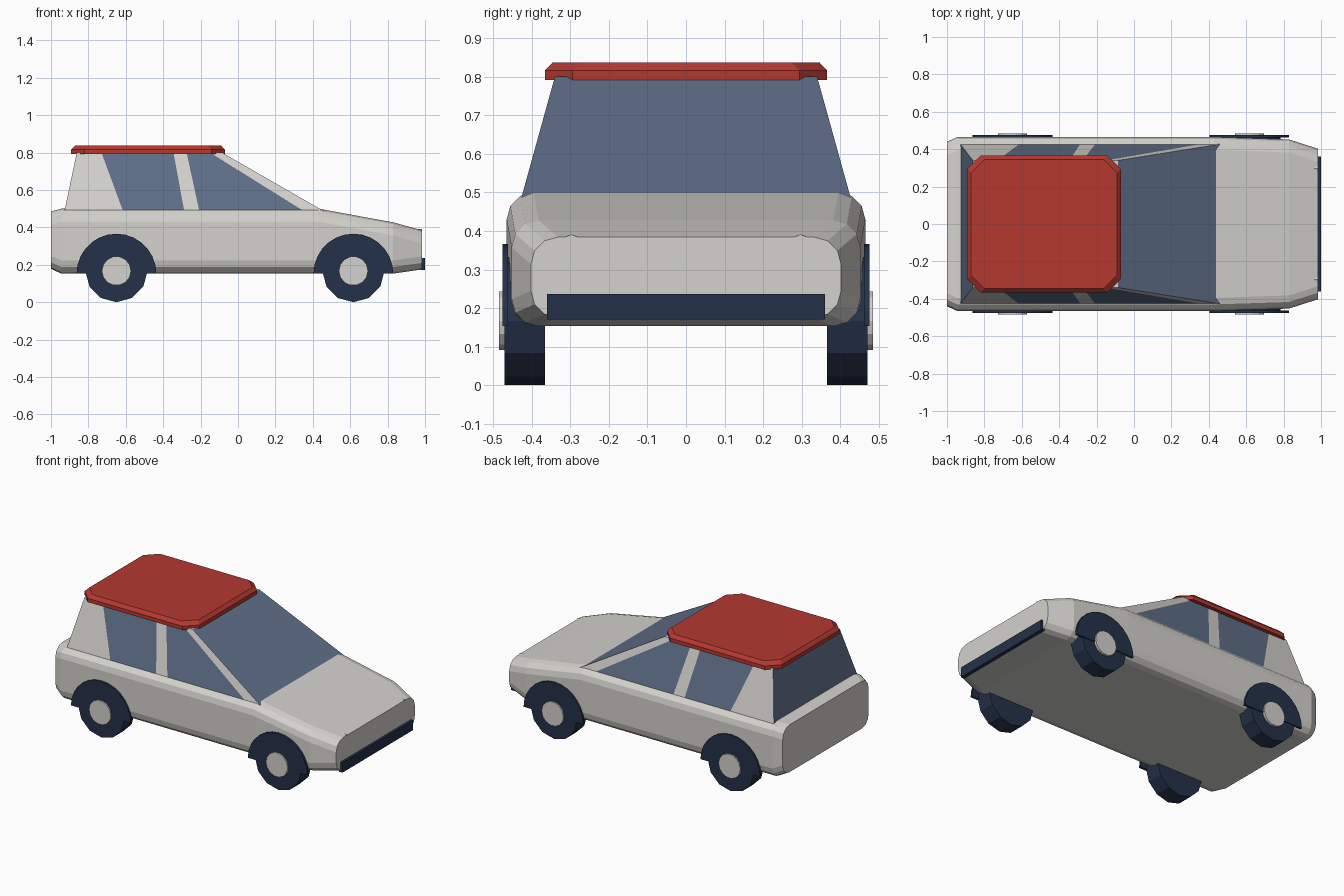
import bpy, bmesh, math

if "Cube" in bpy.data.objects:
    bpy.data.objects.remove(bpy.data.objects["Cube"])


def material(name, rgb):
    m = bpy.data.materials.new(name)
    m.diffuse_color = (*rgb, 1)
    m.use_nodes = True
    m.node_tree.nodes["Principled BSDF"].inputs["Base Color"].default_value = m.diffuse_color
    return m


PAINT = material("pale grey paint", (0.66, 0.645, 0.61))
GLASS = material("blue grey glass", (0.115, 0.16, 0.25))
DARK = material("dark navy rubber", (0.018, 0.031, 0.068))
RED = material("red roof", (0.46, 0.04, 0.03))


def make(name, verts, faces, mats, indices=None):
    me = bpy.data.meshes.new(name)
    me.from_pydata(verts, [], faces)
    for m in mats:
        me.materials.append(m)
    if indices:
        for p, i in zip(me.polygons, indices):
            p.material_index = i
    bm = bmesh.new()
    bm.from_mesh(me)
    bmesh.ops.recalc_face_normals(bm, faces=bm.faces)
    bm.to_mesh(me)
    bm.free()
    ob = bpy.data.objects.new(name, me)
    bpy.context.collection.objects.link(ob)
    return ob


def loft(name, rings, mat):
    """Skin a list of equal-length rings and cap both ends."""
    n = len(rings[0])
    verts = [v for r in rings for v in r]
    faces = [(k * n + i, k * n + (i + 1) % n, (k + 1) * n + (i + 1) % n, (k + 1) * n + i)
             for k in range(len(rings) - 1) for i in range(n)]
    faces += [tuple(range(n)), tuple(range(len(verts) - n, len(verts)))]
    return make(name, verts, faces, [mat])


def disc(name, x, z, r, y0, y1, mat, sides=12, sweep=2 * math.pi):
    """Prism along y with a round or half-round outline."""
    count = sides if sweep > 6 else sides + 1
    pts = [(x + r * math.cos(sweep * i / sides), z + r * math.sin(sweep * i / sides))
           for i in range(count)]
    return loft(name, [[(a, y, b) for a, b in pts] for y in (y0, y1)], mat)


# Lower body: rounded sections along the length
def section(x, w, z0, z1, r=0.07):
    ring = []
    for q, (sy, cz) in enumerate([(1, z1 - r), (-1, z1 - r), (-1, z0 + r), (1, z0 + r)]):
        for s in range(4):
            a = math.radians(90 * q + 30 * s)
            ring.append((x, sy * (w - r) + r * math.cos(a), cz + r * math.sin(a)))
    return ring


loft("body", [section(-1, 0.44, 0.178, 0.485),
              section(-0.945, 0.465, 0.153, 0.5),
              section(0.43, 0.465, 0.153, 0.5),
              section(0.83, 0.452, 0.153, 0.427),
              section(0.985, 0.402, 0.175, 0.384)], PAINT)

# Cabin: side strips alternate paint and glass, front and back are glass
low = [-0.925, -0.62, -0.29, -0.21, 0.33, 0.435]
high = [-0.862, -0.73, -0.345, -0.275, -0.15, -0.085]
verts, n = [], len(low)
for side in (-1, 1):
    for a, b in zip(low, high):
        # continue the slope a little into the body
        verts += [(a - (b - a) * 0.05, side * 0.427, 0.486), (b, side * 0.34, 0.8)]
faces, idx = [], []
for s in (0, 2 * n):
    for i in range(n - 1):
        k = s + 2 * i
        faces.append((k, k + 2, k + 3, k + 1))
        idx.append(i % 2)
e = 2 * n - 2
faces += [(0, 1, 2 * n + 1, 2 * n), (e, e + 1, e + 2 * n + 1, e + 2 * n)]
idx += [1, 1]
for t in (0, 1):
    faces.append(tuple(range(t, 2 * n, 2)) + tuple(reversed(range(2 * n + t, 4 * n, 2))))
    idx.append(0)
make("cabin", verts, faces, [PAINT, GLASS], idx)


# Roof panel: octagonal slab with a bevelled top edge
def octagon(inset, z, c=0.072):
    x0, x1, w = -0.892 + inset, -0.07 - inset, 0.366 - inset
    return [(x0 + c, -w, z), (x1 - c, -w, z), (x1, -w + c, z), (x1, w - c, z),
            (x1 - c, w, z), (x0 + c, w, z), (x0, w - c, z), (x0, -w + c, z)]


loft("roof", [octagon(0, 0.791), octagon(0, 0.816), octagon(0.02, 0.837)], RED)

# Wheels, hubs and arch plates
for end, x in (("rear", -0.65), ("front", 0.617)):
    for side, s in (("right", -1), ("left", 1)):
        tag = f"{end}_{side}"
        disc(tag + "_wheel", x, 0.166, 0.166, s * 0.365, s * 0.47, DARK)
        disc(tag + "_hub", x, 0.167, 0.078, s * 0.46, s * 0.485, PAINT, 14)
        disc(tag + "_arch", x, 0.153, 0.213, s * 0.462, s * 0.476, DARK, 14, math.pi)

# Front bumper strip
loft("front_bumper", [[(x, -0.36, 0.171), (x, 0.36, 0.171), (x, 0.36, 0.236), (x, -0.36, 0.236)]
                      for x in (0.975, 1.0)], DARK)

# Small lamp housings that just break the bonnet edge
for side, y in (("right", -0.297), ("left", 0.297)):
    loft(side + "_lamp", [[(x, y + 0.045 * math.sin(a * math.pi / 4), 0.346 + 0.045 * math.cos(a * math.pi / 4))
                           for a in range(8)] for x in (0.96, 0.983)], PAINT)
